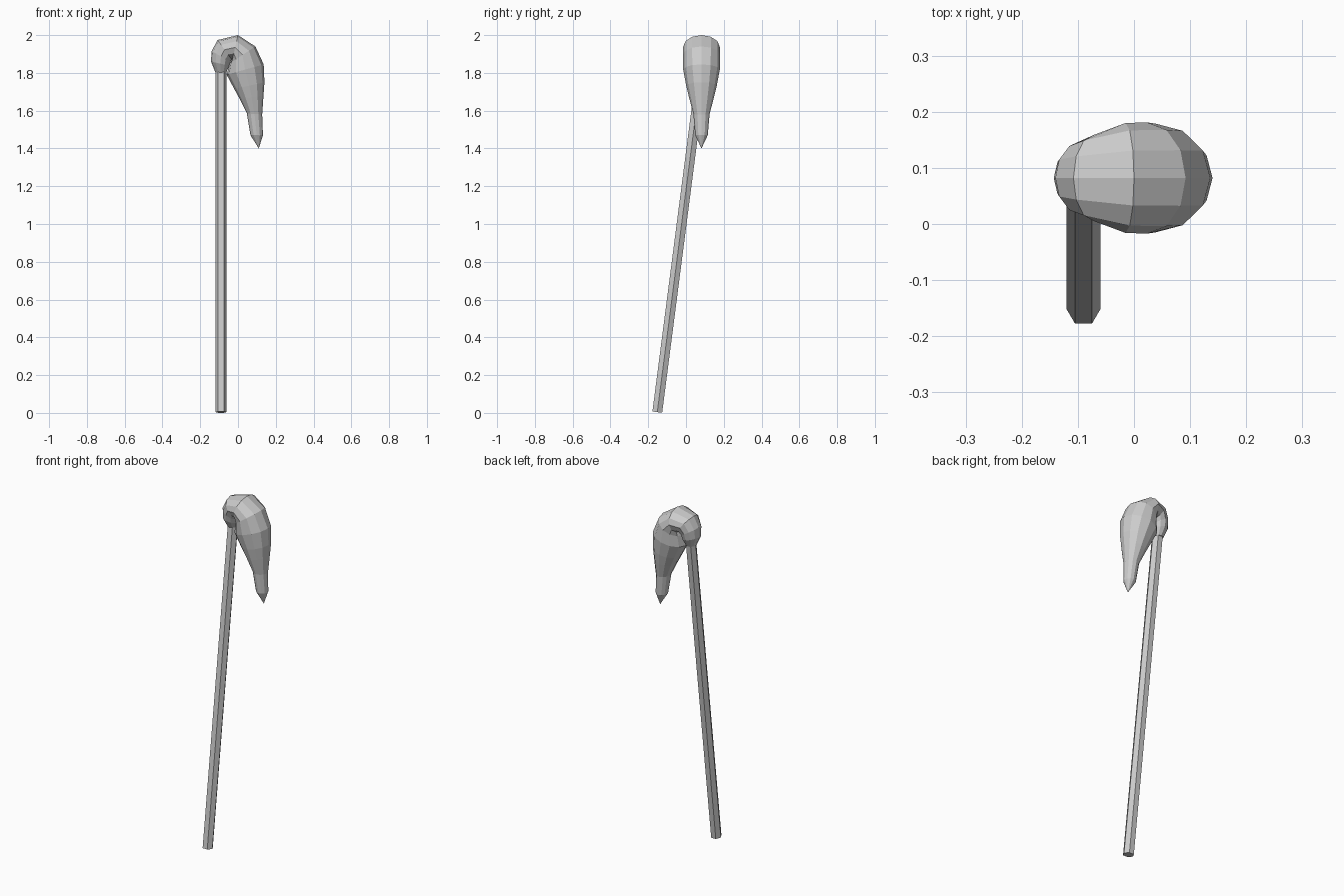
import bpy, bmesh
from math import sin, cos, pi
from mathutils import Vector

if "Cube" in bpy.data.objects:
    bpy.data.objects.remove(bpy.data.objects["Cube"])

Y = 0.082  # plane of the drooping bud


def loft(name, rings, sides, tip=None, caps=(False, False)):
    """Skin a list of elliptical rings (centre, axis a, axis b)."""
    bm = bmesh.new()
    loops = []
    for c, a, b in rings:
        loops.append([bm.verts.new(c + a * cos(2 * pi * i / sides) + b * sin(2 * pi * i / sides))
                      for i in range(sides)])
    for lo, hi in zip(loops, loops[1:]):
        for i in range(sides):
            j = (i + 1) % sides
            bm.faces.new((lo[i], lo[j], hi[j], hi[i]))
    if tip:
        t = bm.verts.new(tip)
        for i in range(sides):
            bm.faces.new((loops[-1][i], loops[-1][(i + 1) % sides], t))
    if caps[0]:
        bm.faces.new(loops[0][::-1])
    if caps[1]:
        bm.faces.new(loops[-1])
    bmesh.ops.recalc_face_normals(bm, faces=bm.faces)
    me = bpy.data.meshes.new(name)
    bm.to_mesh(me)
    bm.free()
    ob = bpy.data.objects.new(name, me)
    bpy.context.collection.objects.link(ob)
    return ob


def bend_ring(ox, oz, ix, iz, half_y):
    """Ring from its outer and inner point on the bend, plus half depth."""
    o, i = Vector((ox, Y, oz)), Vector((ix, Y, iz))
    return (o + i) / 2, (o - i) / 2, Vector((0, half_y, 0))


# Leaning six-sided stem
p0, p1 = Vector((-0.09, -0.152, 0.004)), Vector((-0.09, Y, 1.815))
side = Vector((0.03, 0, 0))
across = (p1 - p0).normalized().cross(side)
loft("stem", [(p0, side, across), (p1, side, across)], 6, caps=(True, True))

# Calyx bending over the top of the stem
seam = (0.0, 2.0, -0.03, 1.87, 0.098)
calyx = [(-0.12, 1.803, -0.062, 1.803, 0.03),
         (-0.143, 1.86, -0.046, 1.838, 0.056),
         (-0.14, 1.915, -0.04, 1.86, 0.066),
         (-0.108, 1.974, -0.034, 1.872, 0.077),
         seam]
loft("calyx", [bend_ring(*r) for r in calyx], 12, caps=(True, False))

# Closed petals hanging down to a point
petals = [seam,
          (0.092, 1.94, -0.045, 1.85, 0.099),
          (0.136, 1.845, -0.06, 1.79, 0.097),
          (0.14, 1.75, -0.02, 1.715, 0.081),
          (0.135, 1.68, 0.01, 1.66, 0.066),
          (0.128, 1.58, 0.047, 1.585, 0.043),
          (0.132, 1.47, 0.066, 1.47, 0.033)]
loft("petals", [bend_ring(*r) for r in petals], 12, tip=(0.11, Y, 1.40))
